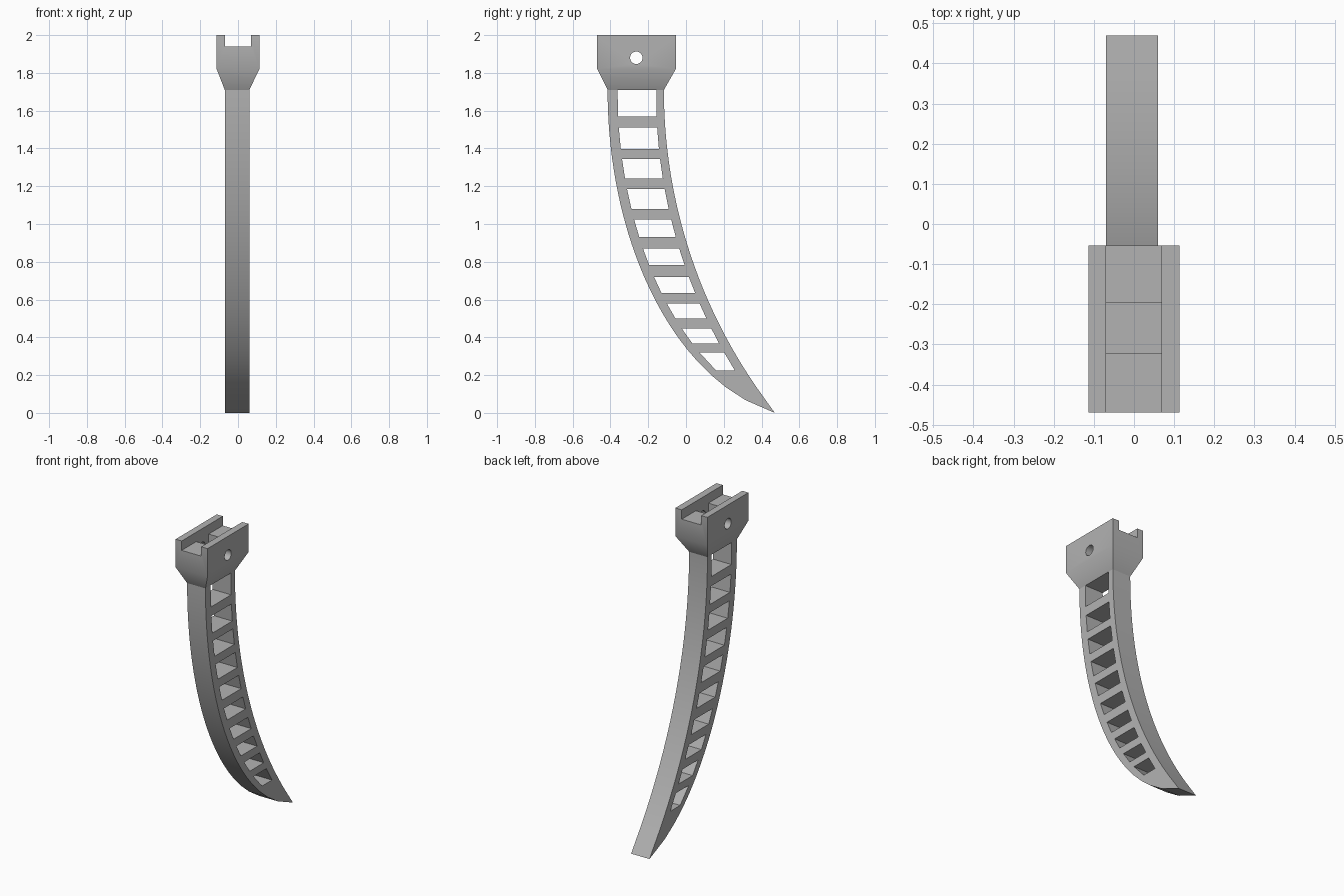
import bpy, bmesh, math

cube = bpy.data.objects.get("Cube")
if cube:
    bpy.data.objects.remove(cube, do_unlink=True)

grey = bpy.data.materials.new("plain grey")
grey.use_nodes = True
grey.diffuse_color = (0.45, 0.45, 0.45, 1)
grey.node_tree.nodes["Principled BSDF"].inputs["Base Color"].default_value = grey.diffuse_color

LEFT, RIGHT = 0.06, -0.07      # blade sides
JOINT, SHOULDER, TOP = 1.71, 1.82, 2.0


def loft(name, rings):
    """Closed solid through matching rings of points."""
    bm = bmesh.new()
    loops = [[bm.verts.new(p) for p in ring] for ring in rings]
    n = len(loops[0])
    for a, b in zip(loops, loops[1:]):
        for i in range(n):
            j = (i + 1) % n
            bm.faces.new((a[i], a[j], b[j], b[i]))
    bm.faces.new(loops[0][::-1])
    bm.faces.new(loops[-1])
    bmesh.ops.recalc_face_normals(bm, faces=bm.faces[:])
    mesh = bpy.data.meshes.new(name)
    bm.to_mesh(mesh)
    bm.free()
    obj = bpy.data.objects.new(name, mesh)
    bpy.context.collection.objects.link(obj)
    mesh.materials.append(grey)
    return obj


def extrude(name, outline, x0, x1):
    """Side outline of (y, z) points, drawn out along x."""
    return loft(name, [[(x, y, z) for y, z in outline] for x in (x0, x1)])


def rect(x0, x1, y0, y1, z):
    return [(x0, y0, z), (x1, y0, z), (x1, y1, z), (x0, y1, z)]


def cut(obj, cutters):
    bpy.context.view_layer.objects.active = obj
    for c in cutters:
        mod = obj.modifiers.new("cut", 'BOOLEAN')
        mod.operation, mod.solver, mod.object = 'DIFFERENCE', 'EXACT', c
        bpy.ops.object.modifier_apply(modifier=mod.name)
        bpy.data.objects.remove(c, do_unlink=True)


def smooth(obj):
    bpy.ops.object.select_all(action='DESELECT')
    obj.select_set(True)
    bpy.context.view_layer.objects.active = obj
    bpy.ops.object.shade_smooth_by_angle(angle=math.radians(30))


def front_edge(z):
    s = max(0, JOINT - z)
    return -0.415 + 1.09 * (1 - math.sqrt(1 - (s / 1.74) ** 2))


def back_edge(z):
    s = max(0, JOINT - z)
    return -0.117 + 2.773 - math.sqrt(2.773 ** 2 - s * s)


# Curved blade, with sample heights crowding toward the tip
STEPS = 40
heights = [JOINT * math.cos(math.pi / 2 * i / STEPS) for i in range(STEPS)]
outline = [(front_edge(z), z) for z in heights] + [(0.47, 0)]
outline += [(back_edge(z), z) for z in reversed(heights)]
blade = extrude("curved_blade", outline, RIGHT, LEFT)

# Ladder windows through the blade
tops = (1.74, 1.51, 1.345, 1.185, 1.025, 0.87, 0.72, 0.58, 0.447, 0.32)
bottoms = (1.57, 1.397, 1.24, 1.08, 0.93, 0.783, 0.635, 0.5, 0.368, 0.225)
windows = []
for t, b in zip(tops, bottoms):
    quad = [(front_edge(t) + 0.052, t), (front_edge(b) + 0.052, b),
            (back_edge(b) - 0.058 + 0.01 * b, b), (back_edge(t) - 0.058 + 0.01 * t, t)]
    windows.append(extrude("window_cutter", quad, -0.2, 0.2))
cut(blade, windows)
smooth(blade)

# Mounting head: block with a tapered shoulder
head = loft("mounting_head", [
    rect(RIGHT, LEFT, -0.415, -0.117, JOINT),
    rect(-0.113, 0.113, -0.47, -0.054, SHOULDER),
    rect(-0.113, 0.113, -0.47, -0.054, TOP)])

# Slot along the top, pocket in its floor and cross pin hole
slot = loft("slot_cutter", [rect(-0.07, 0.068, -0.6, 0.1, z) for z in (1.94, 2.1)])
pocket = loft("pocket_cutter", [rect(-0.07, 0.068, -0.323, -0.197, z) for z in (1.82, 2.1)])
circle = [(-0.263 + 0.033 * math.cos(a), 1.88 + 0.033 * math.sin(a))
          for a in (math.tau * i / 32 for i in range(32))]
pin_hole = extrude("pin_hole_cutter", circle, -0.2, 0.2)
cut(head, [slot, pocket, pin_hole])
smooth(head)
